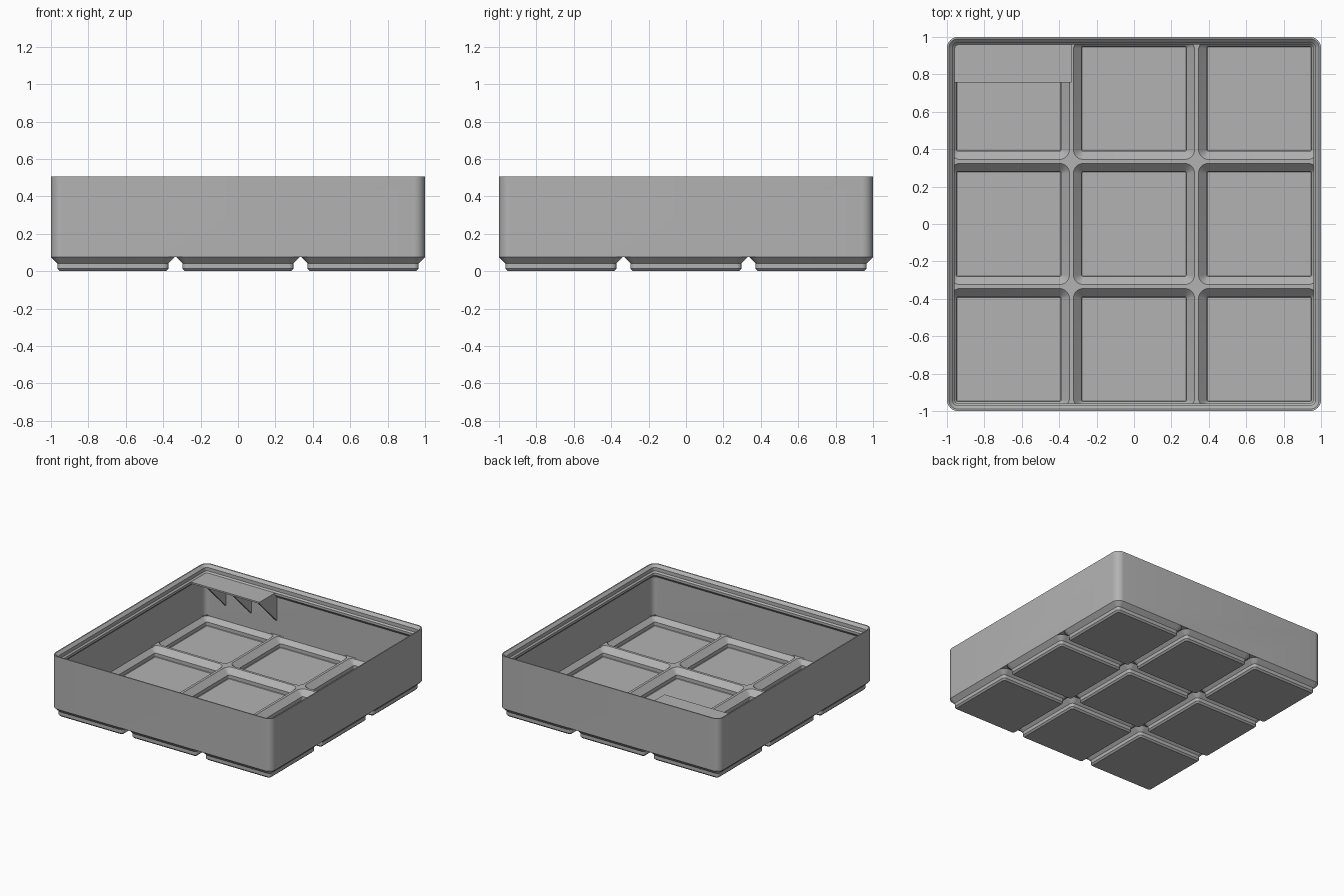
import bpy, bmesh
from math import sin, cos, pi

cube = bpy.data.objects.get("Cube")
if cube:
    bpy.data.objects.remove(cube, do_unlink=True)

MM = 2 / 125.5          # sizes below are in millimetres
PITCH = 42
WALL_IN = 61.75         # inner face of the side walls
CELLS = [(i * PITCH, j * PITCH) for i in (-1, 0, 1) for j in (-1, 0, 1)]

grey = bpy.data.materials.new("plain grey")
grey.use_nodes = True
grey.diffuse_color = (0.45, 0.45, 0.45, 1)
grey.node_tree.nodes["Principled BSDF"].inputs["Base Color"].default_value = grey.diffuse_color


def ring(bm, cx, cy, half, radius, z, limit, steps=8):
    """Rounded square, its sides kept within +-limit."""
    verts = []
    for k, (sx, sy) in enumerate([(1, 1), (-1, 1), (-1, -1), (1, -1)]):
        ex = max(-limit, min(limit, cx + sx * half)) - sx * radius
        ey = max(-limit, min(limit, cy + sy * half)) - sy * radius
        for s in range(steps + 1):
            a = (k + s / steps) * pi / 2
            verts.append(bm.verts.new(((ex + radius * cos(a)) * MM,
                                       (ey + radius * sin(a)) * MM, z * MM)))
    return verts


def loft(bm, stations, core, centre=(0, 0), limit=999):
    """Closed solid through rounded squares given as (half width, z)."""
    rings = [ring(bm, *centre, h, h - core, z, limit) for h, z in stations]
    n = len(rings[0])
    for low, high in zip(rings, rings[1:]):
        for i in range(n):
            j = (i + 1) % n
            bm.faces.new((low[i], low[j], high[j], high[i]))
    bm.faces.new(rings[0][::-1])
    bm.faces.new(rings[-1])


def extrude_x(bm, profile, x0, x1):
    """Solid from a (y, z) outline between two x positions."""
    ends = [[bm.verts.new((x * MM, y * MM, z * MM)) for y, z in profile] for x in (x0, x1)]
    n = len(profile)
    for i in range(n):
        j = (i + 1) % n
        bm.faces.new((ends[0][i], ends[0][j], ends[1][j], ends[1][i]))
    bm.faces.new(ends[0][::-1])
    bm.faces.new(ends[1])


def make(name, bm):
    bmesh.ops.recalc_face_normals(bm, faces=bm.faces)
    mesh = bpy.data.meshes.new(name)
    bm.to_mesh(mesh)
    bm.free()
    mesh.materials.append(grey)
    obj = bpy.data.objects.new(name, mesh)
    bpy.context.collection.objects.link(obj)
    return obj


def activate(obj):
    bpy.ops.object.select_all(action='DESELECT')
    obj.select_set(True)
    bpy.context.view_layer.objects.active = obj


def combine(obj, other, operation):
    mod = obj.modifiers.new(operation.lower(), 'BOOLEAN')
    mod.operation, mod.object, mod.solver = operation, other, 'EXACT'
    activate(obj)
    bpy.ops.object.modifier_apply(modifier=mod.name)
    bpy.data.objects.remove(other, do_unlink=True)


# Outer block
bm = bmesh.new()
loft(bm, [(62.75, 4.75), (62.75, 31.8)], 59)
tray = make("tray", bm)

# Nine stepped feet
bm = bmesh.new()
for c in CELLS:
    loft(bm, [(17.8, 0), (18.6, 0.8), (18.6, 2.6), (20.75, 4.75), (20.75, 5)], 17, c)
combine(tray, make("feet", bm), 'UNION')

# Main cavity with the stepped rim
bm = bmesh.new()
loft(bm, [(61.75, 5.75), (61.75, 25.2), (60.15, 26.8), (60.15, 28), (60.85, 28.7),
          (60.85, 30.5), (62.15, 31.8), (62.75, 32.4)], 59)
combine(tray, make("cavity", bm), 'DIFFERENCE')

# Hollows in the feet, leaving a lattice of ribs
bm = bmesh.new()
for c in CELLS:
    loft(bm, [(17.39, 1), (17.6, 1.21), (17.6, 3.01), (19.75, 5.16),
              (20.34, 5.75), (20.34, 6.2)], 17, c, WALL_IN)
combine(tray, make("hollows", bm), 'DIFFERENCE')
activate(tray)
bpy.ops.object.shade_smooth_by_angle(angle=pi / 7)

# Label shelf in the back corner
bm = bmesh.new()
extrude_x(bm, [(47.5, 27.2), (61, 27.2), (61, 28), (47.5, 28)], -61, -21)
make("label_shelf", bm)

# Triangular brackets under the shelf
for k in range(3):
    bm = bmesh.new()
    right = -21 - 14.5 * k
    extrude_x(bm, [(47.5, 27.2), (62, 27.2), (62, 12.8)], right - 1, right)
    make(f"shelf_bracket_{k + 1}", bm)
